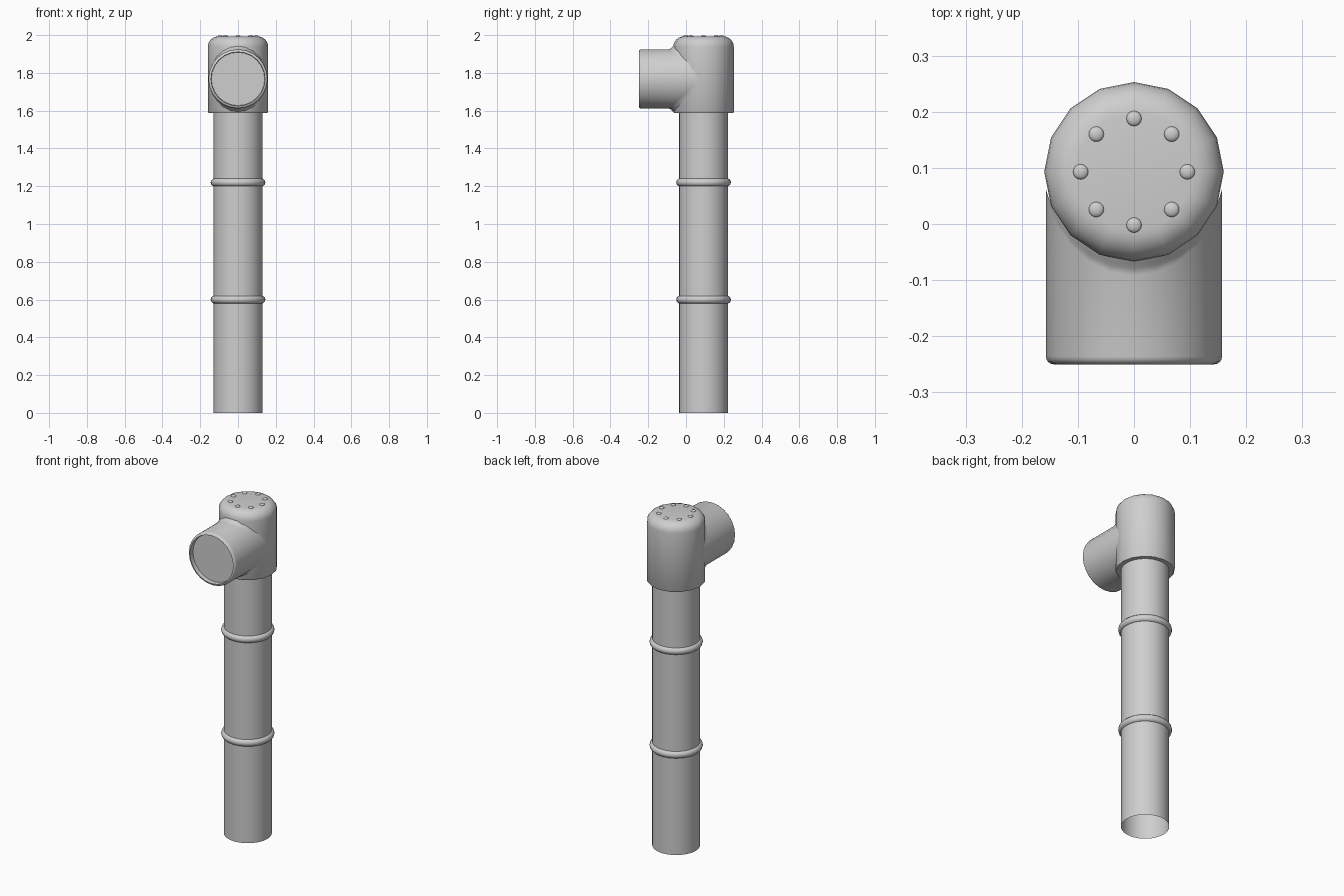
import bpy
import bmesh
from math import sin, cos, pi, sqrt, radians

if "Cube" in bpy.data.objects:
    bpy.data.objects.remove(bpy.data.objects["Cube"], do_unlink=True)

AXIS_Y = 0.093      # pipe axis
PIPE_R = 0.13
HEAD_R = 0.16
HEAD_TOP = 1.993
NOZZLE_R = 0.157
NOZZLE_Z = 1.768
FRONT_Y = -0.25

GREY = (0.62, 0.62, 0.62, 1)
grey = bpy.data.materials.new("pipe grey")
grey.use_nodes = True
grey.diffuse_color = GREY
grey.node_tree.nodes["Principled BSDF"].inputs["Base Color"].default_value = GREY


def finish(obj):
    """Give the part its colour and smooth shading."""
    obj.data.materials.clear()
    obj.data.materials.append(grey)
    bpy.ops.object.select_all(action='DESELECT')
    obj.select_set(True)
    bpy.context.view_layer.objects.active = obj
    bpy.ops.object.shade_smooth_by_angle(angle=radians(40))


def skin(name, rows, cap=False):
    """Bridge closed rows of points; optionally cap the last row."""
    bm = bmesh.new()
    loops = [[bm.verts.new(p) for p in row] for row in rows]
    for a, b in zip(loops, loops[1:]):
        for i in range(len(a)):
            j = (i + 1) % len(a)
            bm.faces.new((a[i], a[j], b[j], b[i]))
    if cap:
        bm.faces.new(loops[-1])
    mesh = bpy.data.meshes.new(name)
    bm.to_mesh(mesh)
    bm.free()
    obj = bpy.data.objects.new(name, mesh)
    bpy.context.collection.objects.link(obj)
    finish(obj)


def circle(r, z, segs):
    """Counter-clockwise ring round the pipe axis."""
    angles = [2 * pi * i / segs for i in range(segs)]
    return [(r * cos(a), AXIS_Y + r * sin(a), z) for a in angles]


# Upright pipe, open at the foot
skin("upright_pipe", [circle(PIPE_R, z, 32) for z in (0, 1.6)])

# Raised rings round the pipe
for name, z in (("lower_ring", 0.6), ("upper_ring", 1.22)):
    bpy.ops.mesh.primitive_torus_add(
        major_segments=32, minor_segments=12, major_radius=0.123,
        minor_radius=0.022, location=(0, AXIS_Y, z))
    bpy.context.object.name = name
    finish(bpy.context.object)

# Head: straight sleeve with a rounded crown
ROUND = 0.055
profile = [(PIPE_R - 0.005, 1.587), (HEAD_R - 0.004, 1.587), (HEAD_R, 1.593)]
for i in range(7):
    a = pi / 2 * i / 6
    profile.append((HEAD_R - ROUND + ROUND * cos(a),
                    HEAD_TOP - ROUND + ROUND * sin(a)))
skin("head", [circle(r, z, 16) for r, z in profile], cap=True)

# Side outlet: flared where it meets the head, recessed disc at the mouth
SEGS = 24


def outlet_row(r, y):
    angles = [2 * pi * i / SEGS for i in range(SEGS)]
    return [(r * cos(a), y, NOZZLE_Z + r * sin(a)) for a in angles]


def joint_row(flare, lift):
    row = []
    for i in range(SEGS):
        a = 2 * pi * i / SEGS
        x = NOZZLE_R * cos(a)
        z = NOZZLE_Z + (NOZZLE_R + flare * abs(sin(a))) * sin(a)
        y = AXIS_Y - sqrt(HEAD_R ** 2 - x ** 2) - lift * abs(sin(a))
        row.append((x, y, z))
    return row


rows = [joint_row(0.022, -0.012), joint_row(0.014, 0.004),
        joint_row(0.005, 0.012), joint_row(0, 0.025)]
EDGE = 0.014
for i in range(5):
    a = pi / 2 * i / 4
    rows.append(outlet_row(NOZZLE_R - EDGE + EDGE * cos(a),
                           FRONT_Y + EDGE - EDGE * sin(a)))
rows.append(outlet_row(0.141, FRONT_Y + 0.025))
skin("side_outlet", rows, cap=True)

# Eight rivets on the crown
for i in range(8):
    a = pi / 4 * i
    bpy.ops.mesh.primitive_uv_sphere_add(
        segments=16, ring_count=8, radius=0.0135,
        location=(0.095 * cos(a), AXIS_Y + 0.095 * sin(a), HEAD_TOP))
    rivet = bpy.context.object
    rivet.name = f"rivet_{i + 1}"
    rivet.scale.z = 0.52
    finish(rivet)
